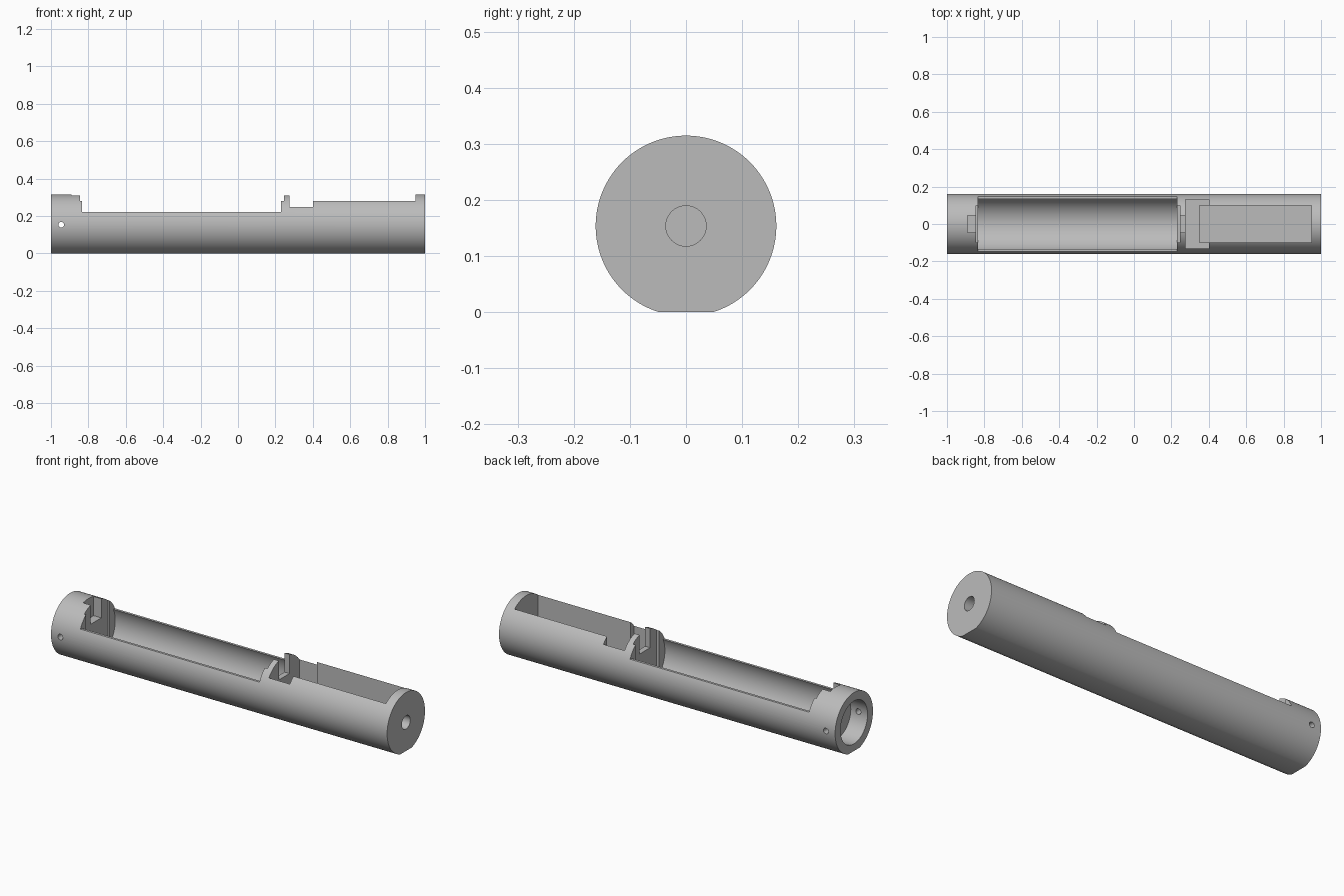
import bpy
import math

cube = bpy.data.objects.get("Cube")
if cube:
    bpy.data.objects.remove(cube, do_unlink=True)

RADIUS, AXIS_Z = 0.161, 0.1535
TOP = 0.5  # cutters open upwards to here

grey = bpy.data.materials.new("plain grey")
grey.use_nodes = True
grey.diffuse_color = (0.5, 0.5, 0.5, 1)
grey.node_tree.nodes["Principled BSDF"].inputs["Base Color"].default_value = (0.5, 0.5, 0.5, 1)


def rod(name, x0, x1, radius, sides=96):
    """Cylinder along x on the tube axis."""
    bpy.ops.mesh.primitive_cylinder_add(
        vertices=sides, radius=radius, depth=x1 - x0,
        location=((x0 + x1) / 2, 0, AXIS_Z), rotation=(0, math.pi / 2, 0))
    bpy.context.object.name = name
    return bpy.context.object


def box(name, x0, x1, half_width, z0, z1=TOP):
    """Box centred on y = 0."""
    bpy.ops.mesh.primitive_cube_add(size=1, location=((x0 + x1) / 2, 0, (z0 + z1) / 2))
    obj = bpy.context.object
    obj.name = name
    obj.scale = (x1 - x0, 2 * half_width, z1 - z0)
    return obj


def cut(body, cutter):
    cutter.hide_render = True
    mod = body.modifiers.new(cutter.name, "BOOLEAN")
    mod.operation = "DIFFERENCE"
    mod.solver = "EXACT"
    mod.object = cutter
    bpy.context.view_layer.objects.active = body
    bpy.ops.object.modifier_apply(modifier=mod.name)
    bpy.data.objects.remove(cutter, do_unlink=True)


# Tube body with a flat underside
body = rod("tube_housing", -1, 1, RADIUS, 128)
cut(body, box("flat_underside", -1.1, 1.1, 0.3, -0.3, 0))

# Cell compartment: round trough, open above the rim
cut(body, rod("cell_trough", -0.835, 0.23, 0.149))
cut(body, box("cell_opening", -0.835, 0.23, 0.3, 0.22))

# Contact plate slots and the narrow tab notches behind them
cut(body, box("left_contact_slot", -0.845, -0.8, 0.1, 0.05))
cut(body, box("right_contact_slot", 0.2, 0.245, 0.1, 0.05))
cut(body, box("left_tab_notch", -0.89, -0.82, 0.045, 0.205))
cut(body, box("right_tab_notch", 0.21, 0.3, 0.045, 0.205))

# Wide pocket and long board bay
cut(body, box("wide_pocket", 0.275, 0.4, 0.13, 0.08))
cut(body, box("board_bay", 0.35, 0.95, 0.1, 0.06))

# End cable hole, open end socket and its cross pin hole
cut(body, rod("cable_hole", 0.9, 1.1, 0.036, 48))
cut(body, rod("end_socket", -1.1, -0.9, 0.115))
pin = rod("pin_hole", -0.3, 0.3, 0.015, 32)
pin.location.x = -0.945
pin.rotation_euler = (math.pi / 2, 0, 0)
cut(body, pin)

# Finish
body.data.materials.clear()
body.data.materials.append(grey)
bpy.ops.object.select_all(action="DESELECT")
body.select_set(True)
bpy.context.view_layer.objects.active = body
bpy.ops.object.shade_smooth_by_angle(angle=math.radians(25))
